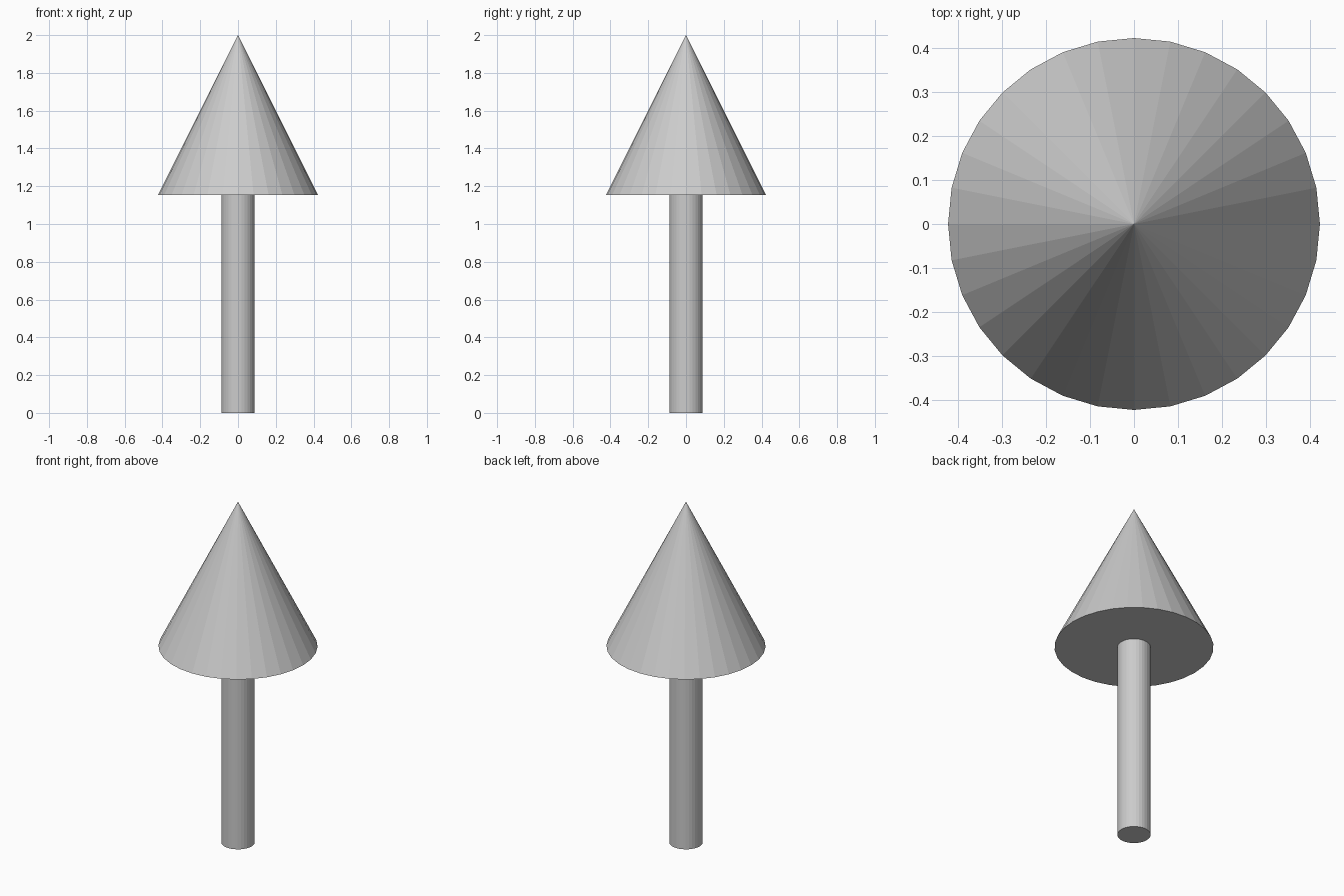
import bpy

if "Cube" in bpy.data.objects:
    bpy.data.objects.remove(bpy.data.objects["Cube"])

SIDES = 32
HEAD_BASE = 1.153
HEAD_RADIUS = 0.4235
SHAFT_RADIUS = 0.0885
TOP = 2.0

# Shaft: slim upright cylinder
bpy.ops.mesh.primitive_cylinder_add(
    vertices=SIDES, radius=SHAFT_RADIUS, depth=HEAD_BASE,
    location=(0, 0, HEAD_BASE / 2))
bpy.context.object.name = "shaft"

# Head: flat-faceted cone with a closed base
bpy.ops.mesh.primitive_cone_add(
    vertices=SIDES, radius1=HEAD_RADIUS, radius2=0, depth=TOP - HEAD_BASE,
    location=(0, 0, (TOP + HEAD_BASE) / 2))
bpy.context.object.name = "arrow_head"
